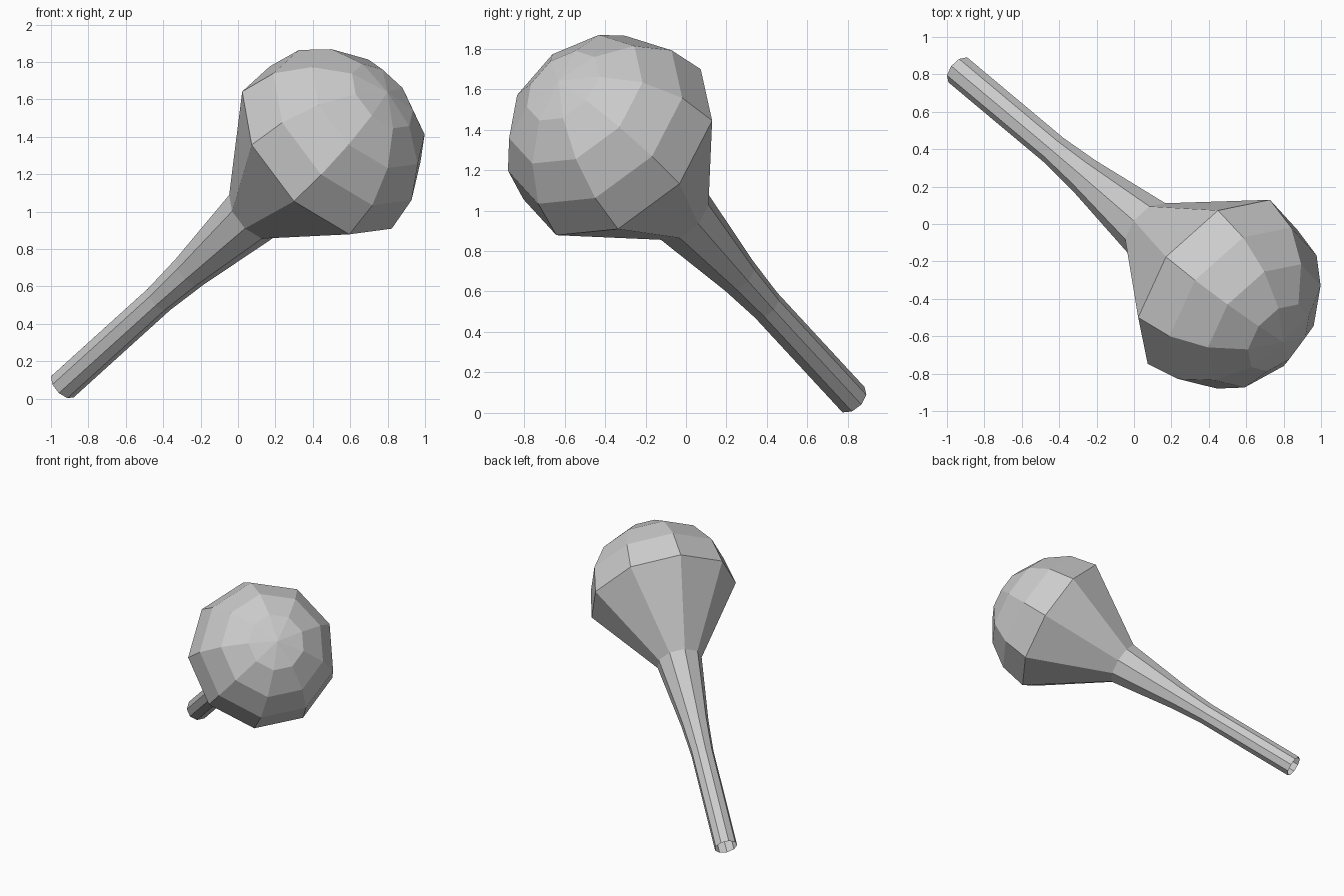
import bpy, bmesh
from math import sin, cos, pi
from mathutils import Vector

if "Cube" in bpy.data.objects:
    bpy.data.objects.remove(bpy.data.objects["Cube"])

SIDES = 9
base = Vector((-0.935, 0.82, 0.07))                    # centre of the open handle end
axis = Vector((0.63, -0.527, 0.57)).normalized()
u = Vector((-0.418, -0.163, 0.319))                    # direction of first side edge
u = (u - axis * u.dot(axis)).normalized()
v = axis.cross(u)

# Profile: (distance along axis, radius) - handle, flared neck, then round head
R, T = 0.557, 2.195
profile = [(0, 0.085), (0.82, 0.085), (1.08, 0.104), (1.615, 0.17)]
profile += [(T + R * sin(i * pi / 8), R * cos(i * pi / 8)) for i in range(4)]

bm = bmesh.new()
rings = []
for t, r in profile:
    rings.append([bm.verts.new(base + axis * t + r * (u * cos(a) + v * sin(a)))
                  for a in (2 * pi * k / SIDES for k in range(SIDES))])
for lo, hi in zip(rings, rings[1:]):
    for k in range(SIDES):
        n = (k + 1) % SIDES
        bm.faces.new((lo[k], lo[n], hi[n], hi[k]))

# Closed tip of the head
tip = bm.verts.new(base + axis * (T + R))
for k in range(SIDES):
    bm.faces.new((rings[-1][k], rings[-1][(k + 1) % SIDES], tip))

mesh = bpy.data.meshes.new("club")
bm.to_mesh(mesh)
bm.free()
bpy.context.collection.objects.link(bpy.data.objects.new("club", mesh))
